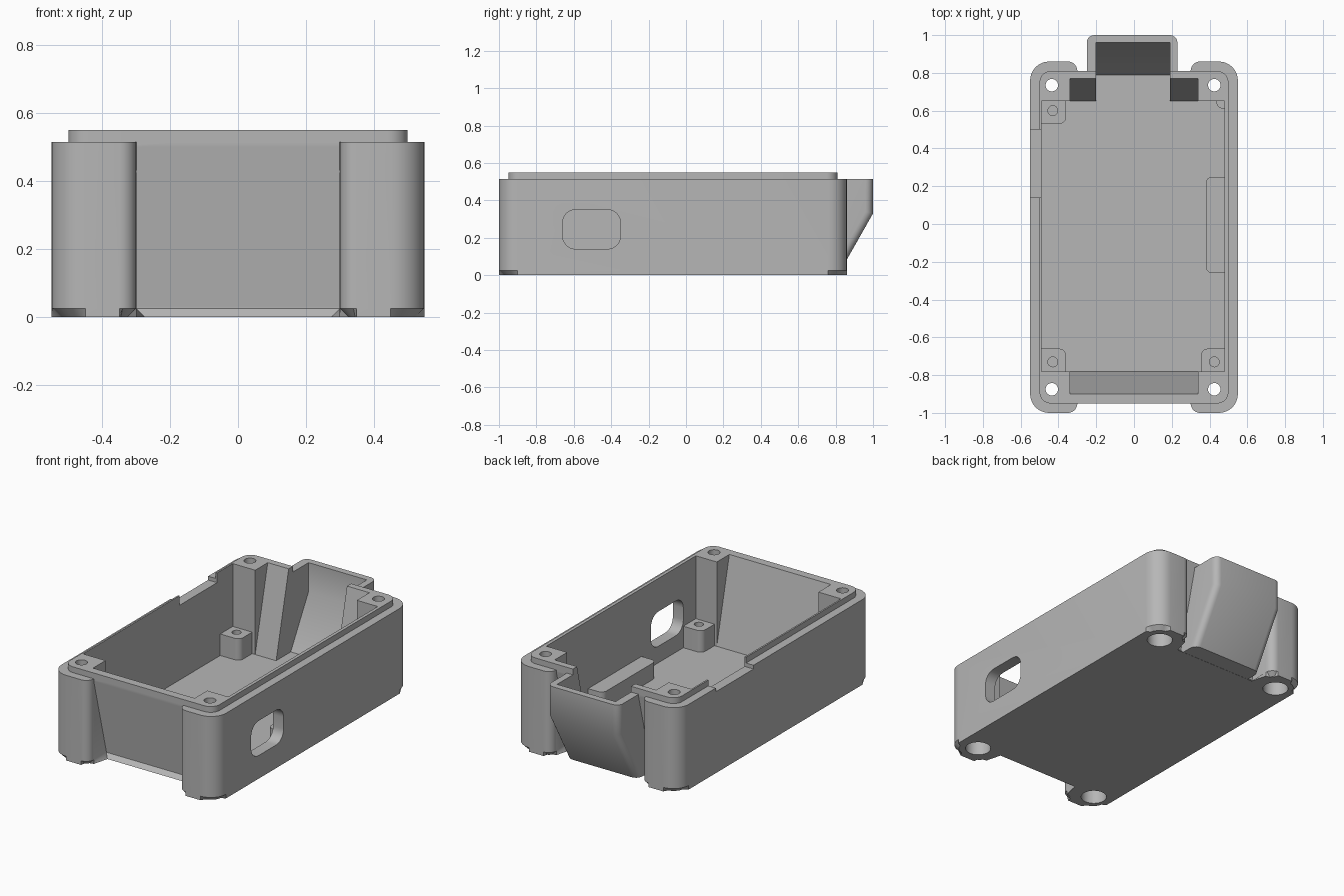
import bpy, bmesh, math
from mathutils import Vector

if "Cube" in bpy.data.objects:
    bpy.data.objects.remove(bpy.data.objects["Cube"], do_unlink=True)

grey = bpy.data.materials.new("plain_grey")
grey.use_nodes = True
grey.diffuse_color = (0.47, 0.47, 0.47, 1)
grey.node_tree.nodes["Principled BSDF"].inputs["Base Color"].default_value = (0.47, 0.47, 0.47, 1)


def rounded(corners, steps=8):
    """Turn (x, y, radius) corners into a list of 2D points with arcs."""
    out = []
    for i, (x, y, r) in enumerate(corners):
        p = Vector((x, y))
        if r == 0:
            out.append(p)
            continue
        a = (Vector(corners[i - 1][:2]) - p).normalized() * r
        b = (Vector(corners[(i + 1) % len(corners)][:2]) - p).normalized() * r
        for k in range(steps + 1):
            t = k / steps * math.pi / 2
            out.append(p + a * (1 - math.sin(t)) + b * (1 - math.cos(t)))
    return out


def rect(x0, x1, y0, y1, r=0):
    return rounded([(x0, y0, r), (x1, y0, r), (x1, y1, r), (x0, y1, r)])


def prism(name, points, lo, hi, axis="z", bevel=None):
    """Extrude a 2D profile along z, or a (y, z) profile along x."""
    def place(p, h):
        return (p[0], p[1], h) if axis == "z" else (h, p[0], p[1])
    bm = bmesh.new()
    low = [bm.verts.new(place(p, lo)) for p in points]
    high = [bm.verts.new(place(p, hi)) for p in points]
    n = len(points)
    bm.faces.new(low[::-1])
    bm.faces.new(high)
    for i in range(n):
        j = (i + 1) % n
        bm.faces.new((low[i], low[j], high[j], high[i]))
    if bevel:
        rule, size, segments = bevel
        edges = [e for e in bm.edges if rule(e)]
        bmesh.ops.bevel(bm, geom=edges, offset=size, segments=segments,
                        profile=0.5, affect="EDGES", clamp_overlap=False)
    bmesh.ops.recalc_face_normals(bm, faces=bm.faces)
    mesh = bpy.data.meshes.new(name)
    bm.to_mesh(mesh)
    bm.free()
    mesh.materials.append(grey)
    obj = bpy.data.objects.new(name, mesh)
    bpy.context.collection.objects.link(obj)
    return obj


def cylinder(x, y, r, lo, hi):
    pts = [(x + r * math.cos(a), y + r * math.sin(a))
           for a in (math.tau * k / 32 for k in range(32))]
    return prism("bore_cutter", pts, lo, hi)


def select(obj):
    bpy.ops.object.select_all(action="DESELECT")
    obj.select_set(True)
    bpy.context.view_layer.objects.active = obj


def combine(target, tool, operation):
    mod = target.modifiers.new("combine", "BOOLEAN")
    mod.operation, mod.solver, mod.object = operation, "EXACT", tool
    select(target)
    bpy.ops.object.modifier_apply(modifier=mod.name)
    bpy.data.objects.remove(tool, do_unlink=True)


def finish(obj):
    select(obj)
    bpy.ops.object.shade_smooth_by_angle(angle=math.radians(30))


# Main shell: four corner posts joined by a recessed base, chamfered below
FRONT, BACK, SIDE, POST = -1.0, 0.86, 0.55, 0.3
body = prism("enclosure_body", rounded([
    (-SIDE, FRONT, 0.1), (-POST, FRONT, 0.05), (-POST, -0.83, 0), (POST, -0.83, 0),
    (POST, FRONT, 0.05), (SIDE, FRONT, 0.1), (SIDE, BACK, 0.1), (POST, BACK, 0.05),
    (POST, 0.69, 0), (-POST, 0.69, 0), (-POST, BACK, 0.05), (-SIDE, BACK, 0.1)]),
    0, 0.515, bevel=(lambda e: all(v.co.z < 0.001 for v in e.verts), 0.025, 1))

# Sloping end walls, raised lip and rear chute
combine(body, prism("sloped_walls", [(-0.83, 0.03), (0.69, 0.03), (0.81, 0.5),
        (0.81, 0.55), (-0.95, 0.55), (-0.95, 0.5)], -0.32, 0.32, "x"), "UNION")
combine(body, prism("lip", rect(-0.5, 0.5, -0.95, 0.81, 0.06), 0.5, 0.55), "UNION")


def chute_edge(e):
    a, b = (v.co for v in e.verts)
    return abs(a.x - b.x) < 0.001 and a.y > 0.8 and b.y > 0.8 and abs(a.z - b.z) > 0.1


combine(body, prism("chute", [(0.66, 0.004), (0.815, 0.004), (1, 0.33), (1, 0.515),
        (0.66, 0.515)], -0.25, 0.23, "x", (chute_edge, 0.04, 5)), "UNION")

# Hollow interior
FLOOR = 0.04
combine(body, prism("cavity", rect(-0.49, 0.48, -0.78, 0.65), FLOOR, 0.7), "DIFFERENCE")
combine(body, prism("end_slopes", [(-0.78, FLOOR), (0.65, FLOOR), (0.77, 0.55),
        (0.77, 0.7), (-0.9, 0.7), (-0.9, 0.55)], -0.34, 0.34, "x"), "DIFFERENCE")
combine(body, prism("chute_hollow", [(0.5, FLOOR), (0.79, FLOOR), (0.96, 0.34),
        (0.96, 0.7), (0.5, 0.7)], -0.2, 0.19, "x"), "DIFFERENCE")

# Screw bores with wide recesses underneath
for x in (-0.435, 0.425):
    for y in (-0.875, 0.735):
        combine(body, cylinder(x, y, 0.033, -0.1, 0.7), "DIFFERENCE")
        combine(body, cylinder(x, y, 0.072, -0.1, 0.3), "DIFFERENCE")

# Side port and notch in the opposite rim
combine(body, prism("port", [(p.x, p.y) for p in rect(-0.66, -0.35, 0.14, 0.35, 0.07)],
        0.42, 0.65, "x"), "DIFFERENCE")
combine(body, prism("rim_notch", rect(-0.7, -0.45, 0.14, 0.5), 0.492, 0.7), "DIFFERENCE")
finish(body)

# Board standoffs, each rounded on its inward corner
def standoff(name, sx, sy, x_in, y_in, x_out, y_out, r):
    obj = prism(name, rounded([(x_in, y_in, r), (x_out, y_in, 0),
                               (x_out, y_out, 0), (x_in, y_out, 0)]), 0.03, 0.17)
    if sx:
        combine(obj, cylinder(sx, sy, 0.026, 0.07, 0.3), "DIFFERENCE")
    finish(obj)


standoff("standoff_front_left", 0.425, -0.73, 0.355, -0.66, 0.49, -0.79, 0.035)
standoff("standoff_front_right", -0.43, -0.73, -0.36, -0.66, -0.5, -0.79, 0.035)
standoff("standoff_back_right", -0.43, 0.6, -0.36, 0.53, -0.5, 0.66, 0.035)
standoff("corner_support", 0, 0, 0.435, 0.61, 0.49, 0.66, 0.04)

# Low ledge along the side wall
ledge = prism("side_ledge", rounded([(0.38, -0.26, 0.035), (0.49, -0.26, 0),
              (0.49, 0.25, 0), (0.38, 0.25, 0.035)]), 0.03, 0.14)
finish(ledge)
